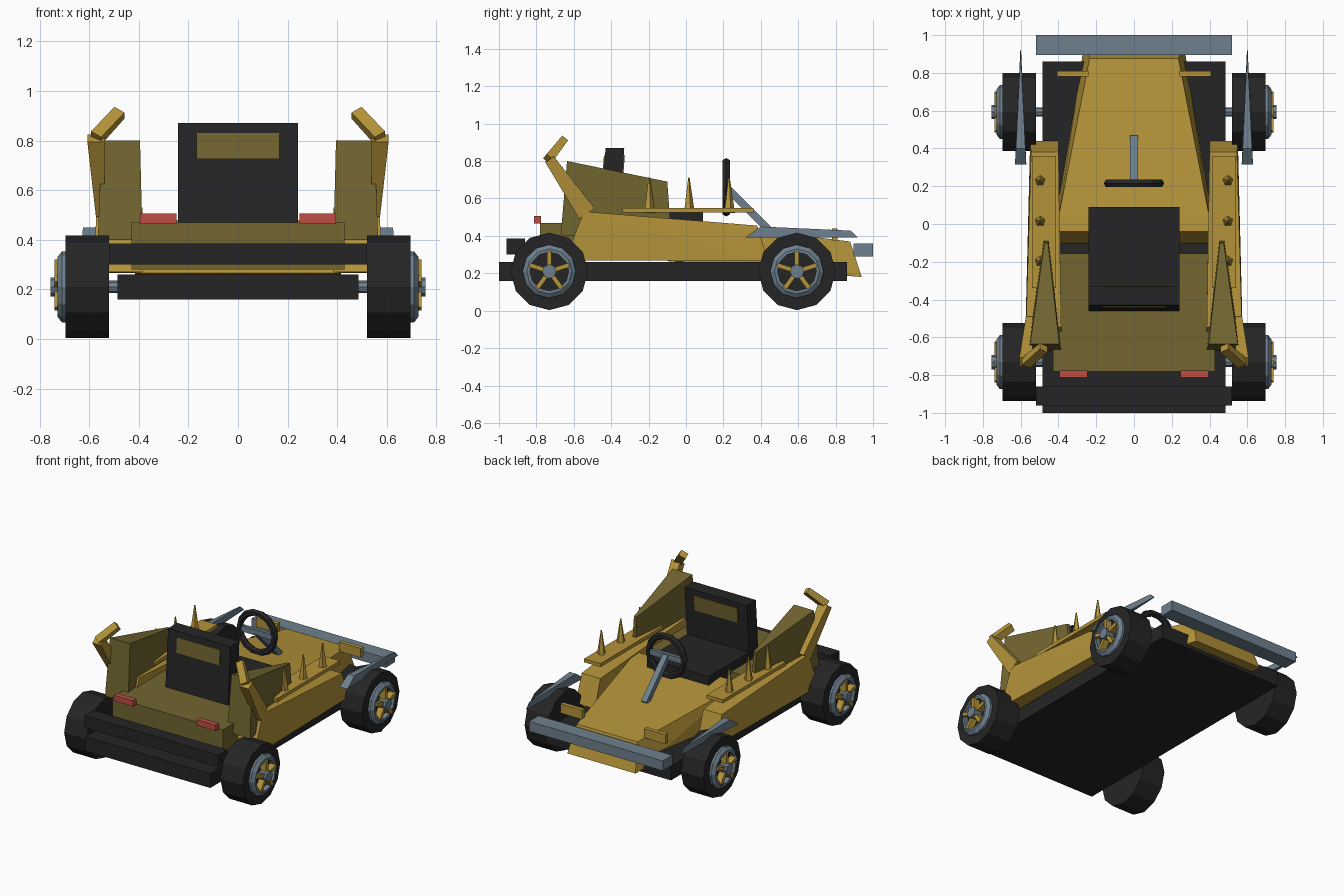
import bpy, bmesh, math
from mathutils import Vector, Matrix

if "Cube" in bpy.data.objects:
    bpy.data.objects.remove(bpy.data.objects["Cube"])


def srgb(r, g, b):
    f = lambda c: (c / 255 / 12.92) if c < 11 else ((c / 255 + 0.055) / 1.055) ** 2.4
    return (f(r), f(g), f(b), 1)


def material(name, *rgb):
    m = bpy.data.materials.new(name)
    m.diffuse_color = srgb(*rgb)
    m.use_nodes = True
    m.node_tree.nodes["Principled BSDF"].inputs["Base Color"].default_value = m.diffuse_color
    return m


GOLD = material("gold", 180, 147, 57)
OLIVE = material("olive", 114, 102, 48)
BLACK = material("black", 37, 37, 38)
GREY = material("steel_grey", 110, 128, 142)
RED = material("red", 190, 78, 70)


def finish(name, bm, mat):
    bmesh.ops.recalc_face_normals(bm, faces=bm.faces)
    me = bpy.data.meshes.new(name)
    bm.to_mesh(me)
    bm.free()
    me.materials.append(mat)
    ob = bpy.data.objects.new(name, me)
    bpy.context.collection.objects.link(ob)
    return ob


def hull(name, pts, mat, side=1):
    """Convex solid around a few points, optionally mirrored in x."""
    bm = bmesh.new()
    for x, y, z in pts:
        bm.verts.new((x * side, y, z))
    bmesh.ops.convex_hull(bm, input=bm.verts)
    bmesh.ops.dissolve_limit(bm, angle_limit=0.02, verts=bm.verts, edges=bm.edges)
    return finish(name, bm, mat)


def box(name, x0, x1, y0, y1, z0, z1, mat, side=1):
    return hull(name, [(x, y, z) for x in (x0, x1) for y in (y0, y1) for z in (z0, z1)], mat, side)


def lathe(name, profile, n, mat, centre=(0, 0, 0), side=1, closed=False):
    """Turn (radius, x) points round the x axis; open profiles get end caps."""
    bm = bmesh.new()
    cy, cz = centre[1], centre[2]
    rings = []
    for r, x in profile:
        rings.append([bm.verts.new(((centre[0] + x) * side,
                                    cy + r * math.sin(2 * math.pi * i / n),
                                    cz + r * math.cos(2 * math.pi * i / n))) for i in range(n)])
    pairs = list(zip(rings, rings[1:] + rings[:1])) if closed else list(zip(rings, rings[1:]))
    for a, b in pairs:
        for i in range(n):
            j = (i + 1) % n
            bm.faces.new((a[i], a[j], b[j], b[i]))
    if not closed:
        bm.faces.new(rings[0])
        bm.faces.new(rings[-1])
    return finish(name, bm, mat)


def beam(name, a, b, wa, wb, mat, side=1):
    """Square-ish bar from a to b; wa and wb are (x width, depth) at each end."""
    a, b = Vector(a), Vector(b)
    d = (b - a).normalized()
    u = (Vector((1, 0, 0)) - d * d.x).normalized()
    v = d.cross(u)
    pts = [p + u * (i * w[0] / 2) + v * (j * w[1] / 2)
           for p, w in ((a, wa), (b, wb)) for i in (-1, 1) for j in (-1, 1)]
    return hull(name, pts, mat, side)


# chassis, bumpers and rear tub
box("chassis", -0.485, 0.485, -1.0, 0.86, 0.16, 0.26, BLACK)
box("rear_bumper", -0.52, 0.52, -0.96, -0.86, 0.30, 0.385, BLACK)
box("front_bumper", -0.52, 0.52, 0.895, 1.0, 0.29, 0.36, GREY)
box("rear_tub", -0.43, 0.43, -0.78, -0.155, 0.28, 0.47, OLIVE)

# hood with sloped nose
hood = []
for s in (-1, 1):
    hood += [(0.395 * s, -0.04, 0.48), (0.405 * s, -0.10, 0.265), (0.40 * s, 0.03, 0.475),
             (0.415 * s, 0.03, 0.26), (0.235 * s, 0.877, 0.37), (0.265 * s, 0.94, 0.18)]
hull("hood", hood, GOLD)

# seat
box("seat_cushion", -0.24, 0.24, -0.40, 0.09, 0.42, 0.53, BLACK)
hull("seat_back", [(x, y + dy, z) for x in (-0.242, 0.242) for dy in (0, 0.10)
                   for y, z in ((-0.46, 0.465), (-0.43, 0.87))], BLACK)
hull("seat_panel", [(x, y + dy, z) for x in (-0.168, 0.168) for dy in (-0.006, 0.106)
                    for y, z in ((-0.441, 0.725), (-0.433, 0.83))], OLIVE)

# steering
bpy.ops.mesh.primitive_torus_add(major_segments=14, minor_segments=6, major_radius=0.137,
                                 minor_radius=0.023, location=(0, 0.215, 0.66),
                                 rotation=(math.pi / 2, 0, 0))
ring = bpy.context.object
ring.name = "steering_wheel"
ring.data.materials.append(BLACK)
box("steering_crossbar", -0.125, 0.125, 0.205, 0.23, 0.64, 0.68, GREY)
beam("steering_column", (0, 0.215, 0.66), (0, 0.455, 0.42), (0.04, 0.04), (0.04, 0.04), GREY)

for s, tag in ((-1, "left"), (1, "right")):
    # side pod
    hull("side_pod_" + tag, [
        (0.40, 0.38, 0.455), (0.545, 0.38, 0.455), (0.40, 0.44, 0.265), (0.55, 0.44, 0.265),
        (0.385, -0.545, 0.53), (0.572, -0.545, 0.53),
        (0.385, -0.65, 0.27), (0.577, -0.65, 0.27)], GOLD, s)
    # tall wedge fin beside the seat
    hull("side_fin_" + tag, [
        (0.55, -0.636, 0.80), (0.395, -0.636, 0.80), (0.565, -0.67, 0.40), (0.385, -0.67, 0.40),
        (0.475, -0.10, 0.69), (0.455, -0.10, 0.69), (0.48, -0.08, 0.42), (0.45, -0.08, 0.42)], OLIVE, s)
    # bent horn
    beam("horn_base_" + tag, (0.555, -0.53, 0.52), (0.572, -0.73, 0.81), (0.035, 0.10), (0.07, 0.055), GOLD, s)
    beam("horn_tip_" + tag, (0.572, -0.735, 0.81), (0.478, -0.655, 0.912), (0.05, 0.05), (0.05, 0.04), GOLD, s)
    # rail with spikes
    box("spike_rail_" + tag, 0.412, 0.54, -0.34, 0.36, 0.525, 0.55, GOLD, s)
    for i, y in enumerate((0.23, 0.015, -0.197)):
        bm = bmesh.new()
        bmesh.ops.create_cone(bm, cap_ends=True, segments=5, radius1=0.032, radius2=0.004, depth=0.19,
                              matrix=Matrix.Translation((0.497 * s, y, 0.617)))
        finish("spike_%s_%d" % (tag, i + 1), bm, GOLD)
    # pointed front fender
    hull("front_fender_" + tag, [
        (0.57, 0.315, 0.39), (0.63, 0.315, 0.39), (0.575, 0.40, 0.45), (0.625, 0.40, 0.45),
        (0.598, 0.88, 0.428), (0.602, 0.88, 0.428), (0.598, 0.92, 0.39), (0.602, 0.92, 0.39)], GREY, s)
    # lamps
    box("front_lamp_" + tag, 0.24, 0.408, 0.78, 0.81, 0.375, 0.44, GOLD, s)
    box("tail_lamp_" + tag, 0.247, 0.395, -0.812, -0.775, 0.465, 0.505, RED, s)

    # wheels
    for end, y in (("rear", -0.731), ("front", 0.593)):
        c = (0, y, 0.21)
        n = "%s_%s" % (end, tag)
        lathe("tire_" + n, [(0.207, 0.52), (0.207, 0.695)], 12, BLACK, c, s)
        lathe("rim_" + n, [(0.143, 0.69), (0.143, 0.71), (0.12, 0.728), (0.104, 0.728), (0.104, 0.69)],
              12, GREY, c, s, closed=True)
        lathe("axle_" + n, [(0.025, 0.43), (0.025, 0.53)], 8, GREY, c, s)
        lathe("hub_" + n, [(0.038, 0.69), (0.038, 0.755)], 8, GREY, c, s)
        for k in range(5):
            t = 2 * math.pi * k / 5
            d = Vector((0, math.sin(t), math.cos(t)))
            p = Vector((0.716, y, 0.21))
            beam("spoke_%s_%d" % (n, k + 1), p + d * 0.02, p + d * 0.11, (0.046, 0.024), (0.046, 0.024), GOLD, s)
